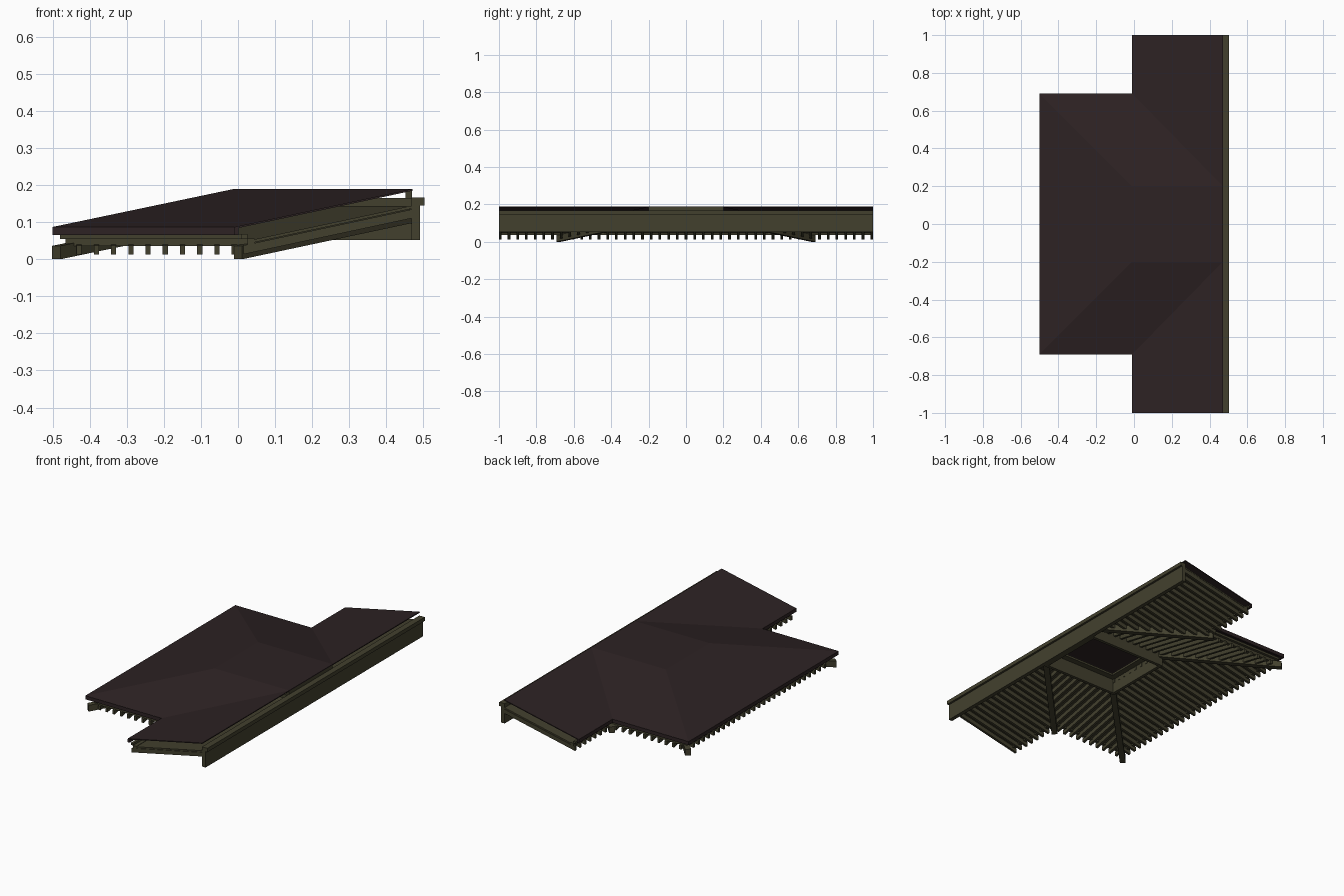
import bpy, bmesh
from mathutils import Vector

cube = bpy.data.objects.get("Cube")
if cube:
    bpy.data.objects.remove(cube)


def material(name, rgb):
    m = bpy.data.materials.new(name)
    m.use_nodes = True
    m.diffuse_color = (*rgb, 1)
    m.node_tree.nodes["Principled BSDF"].inputs["Base Color"].default_value = (*rgb, 1)
    return m


ROOF = material("dark brown roof", (0.026, 0.016, 0.017))
WOOD = material("olive timber", (0.055, 0.051, 0.027))

# Plan: eave lines, ridge lines and pitch shared by every layer
FRONT, WING, BACK = -0.5, -0.01, 0.47
SIDE, TOP, END = 0.69, 0.2, 1.0
PITCH = 0.214


def finish(name, bm, mat):
    bmesh.ops.recalc_face_normals(bm, faces=bm.faces)
    me = bpy.data.meshes.new(name)
    bm.to_mesh(me)
    bm.free()
    me.materials.append(mat)
    ob = bpy.data.objects.new(name, me)
    bpy.context.collection.objects.link(ob)
    return ob


def hexa(bm, bottom, top):
    """Six-sided solid from two matching quads."""
    a = [bm.verts.new(p) for p in bottom]
    b = [bm.verts.new(p) for p in top]
    bm.faces.new(a)
    bm.faces.new(b)
    for i in range(4):
        j = (i + 1) % 4
        bm.faces.new((a[i], a[j], b[j], b[i]))


def box(bm, x0, x1, y0, y1, z0, z1):
    quad = [(x0, y0), (x1, y0), (x1, y1), (x0, y1)]
    hexa(bm, [(*p, z0) for p in quad], [(*p, z1) for p in quad])


def bar(bm, p, q, width, height):
    """Upright-sided timber whose underside runs from p to q."""
    p, q = Vector(p), Vector(q)
    run = q - p
    s = Vector((-run.y, run.x, 0)).normalized() * width / 2
    up = Vector((0, 0, height))
    quad = [p - s, q - s, q + s, p + s]
    hexa(bm, quad, [v + up for v in quad])


def roof_layer(name, mat, z0, inset, thick, flat):
    """Hipped sheet with two side wings, thickened downwards."""
    bm = bmesh.new()
    lo, hi = z0 + PITCH * inset, z0 + PITCH * (BACK - WING)
    f, w, s = FRONT + inset, WING + inset, SIDE - inset
    polys = [[(f, -s, lo), (WING, -TOP, hi), (WING, TOP, hi), (f, s, lo)]]
    if flat:
        polys.append([(WING, -TOP, hi), (BACK, -TOP, hi), (BACK, TOP, hi), (WING, TOP, hi)])
    for k in (-1, 1):
        polys.append([(f, k * s, lo), (w, k * s, lo), (BACK, k * TOP, hi), (WING, k * TOP, hi)])
        polys.append([(w, k * s, lo), (w, k * END, lo), (BACK, k * END, hi), (BACK, k * TOP, hi)])
    for poly in polys:
        face = bm.faces.new([bm.verts.new(p) for p in poly])
        face.normal_update()
        if face.normal.z < 0:
            face.normal_flip()
    bmesh.ops.remove_doubles(bm, verts=bm.verts, dist=0.0001)
    me = bpy.data.meshes.new(name)
    bm.to_mesh(me)
    bm.free()
    me.materials.append(mat)
    ob = bpy.data.objects.new(name, me)
    bpy.context.collection.objects.link(ob)
    mod = ob.modifiers.new("thickness", "SOLIDIFY")
    mod.thickness = thick
    mod.offset = -1


def eave_path(i):
    half = [(WING + i, -END), (WING + i, -SIDE + i), (FRONT + i, -SIDE + i)]
    return half + [(x, -y) for x, y in reversed(half)]


def eave_strip(name, mat, i0, i1, z0, z1):
    """Mitred board following the whole eave."""
    bm = bmesh.new()
    a, b = eave_path(i0), eave_path(i1)
    for k in range(len(a) - 1):
        quad = [a[k], a[k + 1], b[k + 1], b[k]]
        hexa(bm, [(*p, z0) for p in quad], [(*p, z1) for p in quad])
    finish(name, bm, mat)


# Roof covering, eave boards and the ceiling boards below it
roof_layer("roof_covering", ROOF, 0.087, 0.0, 0.005, True)
eave_strip("roof_fascia", ROOF, 0.0, 0.012, 0.066, 0.085)
eave_strip("upper_eave_board", WOOD, 0.02, 0.035, 0.055, 0.068)
eave_strip("lower_eave_board", WOOD, 0.035, 0.055, 0.036, 0.056)
roof_layer("ceiling_boards", WOOD, 0.042, 0.035, 0.008, False)

# Common rafters, trimmed at the hips and valleys
STEP, WIDE, DEEP, BASE, START = 0.0465, 0.014, 0.024, 0.008, 0.025


def rise(d):
    return BASE + PITCH * d


bm = bmesh.new()
n = int(SIDE / STEP)
for i in range(-n, n + 1):
    y = i * STEP
    stop = min(WING, WING - (abs(y) - TOP))
    if stop - FRONT > 2 * START:
        bar(bm, (FRONT + START, y, rise(START)), (stop, y, rise(stop - FRONT)), WIDE, DEEP)
finish("front_rafters", bm, WOOD)

for k, side in ((-1, "right"), (1, "left")):
    bm = bmesh.new()
    x = FRONT + 0.025
    while x < BACK - 0.02:
        y0 = SIDE - max(START, x - WING)
        y1 = TOP + max(0, WING - x)
        if y0 - y1 > 0.02:
            bar(bm, (x, k * y0, rise(SIDE - y0)), (x, k * y1, rise(SIDE - y1)), WIDE, DEEP)
        x += STEP
    finish(side + "_side_rafters", bm, WOOD)

    bm = bmesh.new()
    y = END - WIDE / 2
    while y > TOP + 0.02:
        x0 = WING + max(START, SIDE - y)
        bar(bm, (x0, k * y, rise(x0 - WING)), (BACK, k * y, rise(BACK - WING)), WIDE, DEEP)
        y -= STEP
    finish(side + "_wing_rafters", bm, WOOD)

    # Heavier hip and valley timbers
    for name, x0, x1 in (("hip", FRONT, WING), ("valley", WING, BACK)):
        bm = bmesh.new()
        bar(bm, (x0 + 0.01, k * (SIDE - 0.01), 0.0), (x1, k * TOP, 0.1), 0.032, 0.036)
        finish(side + "_" + name + "_beam", bm, WOOD)

# Long back beam with a projecting cap
bm = bmesh.new()
box(bm, 0.468, 0.491, -END, END, 0.052, 0.147)
finish("back_beam", bm, WOOD)
bm = bmesh.new()
box(bm, 0.468, 0.503, -END, END, 0.145, 0.167)
finish("back_beam_cap", bm, WOOD)

# Open-bottomed central well, its inner ledge and the raised back panel
X0, X1, Y, T = -0.03, 0.47, 0.21, 0.018


def frame(name, x0, x1, y, t, z0, z1):
    bm = bmesh.new()
    box(bm, x0, x0 + t, -y, y, z0, z1)
    box(bm, x1 - t, x1, -y, y, z0, z1)
    for k in (-1, 1):
        box(bm, x0 + t, x1 - t, *sorted((k * y, k * (y - t))), z0, z1)
    finish(name, bm, WOOD)


frame("central_well", X0, X1, Y, T, 0.052, 0.165)
frame("well_ledge", X0 + T, X1 - T, Y - T, 0.035, 0.135, 0.147)
bm = bmesh.new()
box(bm, X1 - T, X1, -TOP, TOP, 0.16, 0.187)
finish("raised_back_panel", bm, WOOD)
